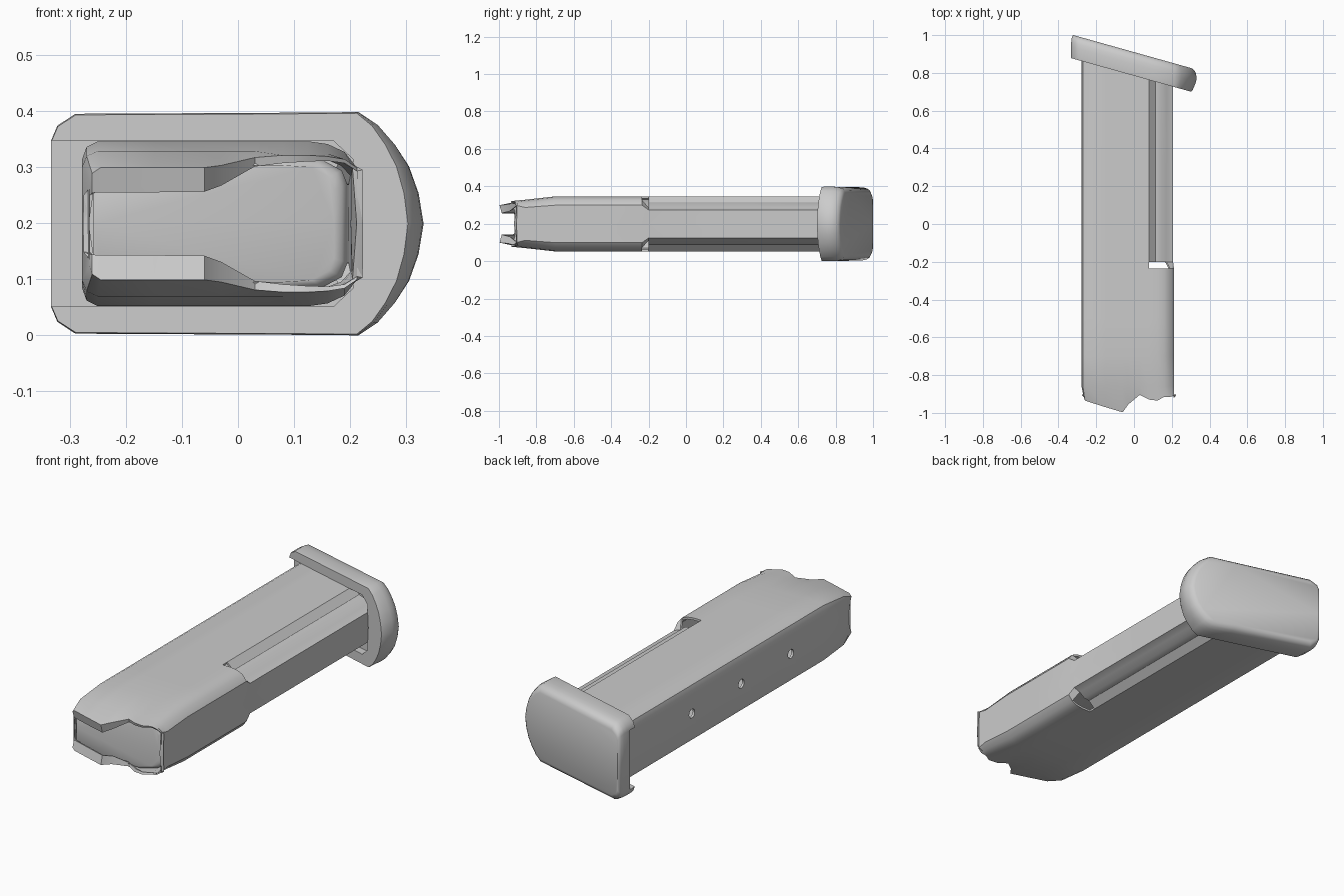
import bpy, bmesh, math

if "Cube" in bpy.data.objects:
    bpy.data.objects.remove(bpy.data.objects["Cube"])

ZC = 0.199      # mid height of the model
SLOPE = -0.28   # tilt of the base plate across x


def shade(ob, deg=35):
    bpy.ops.object.select_all(action='DESELECT')
    ob.select_set(True)
    bpy.context.view_layer.objects.active = ob
    bpy.ops.object.shade_smooth_by_angle(angle=math.radians(deg))


def loft(name, rings, caps=False, skip=lambda r, c: False):
    """Join half profiles (x, y, half height), mirrored about the mid height."""
    bm = bmesh.new()
    n = len(rings[0])
    rows = []
    for ring in rings:
        upper = [bm.verts.new((x, y, ZC + h)) for x, y, h in ring]
        lower = [bm.verts.new((x, y, ZC - h)) for x, y, h in ring if h > 0]
        rows.append(upper + lower[::-1])
    m = len(rows[0])
    for r in range(len(rows) - 1):
        for i in range(m):
            j = (i + 1) % m
            # matching column number on the upper half
            col = i if i < n - 1 else m - 1 - i
            if not skip(r, col):
                bm.faces.new((rows[r][i], rows[r][j], rows[r + 1][j], rows[r + 1][i]))
    if caps:
        bm.faces.new(rows[0])
        bm.faces.new(rows[-1])
    bmesh.ops.recalc_face_normals(bm, faces=bm.faces)
    me = bpy.data.meshes.new(name)
    bm.to_mesh(me)
    bm.free()
    ob = bpy.data.objects.new(name, me)
    bpy.context.collection.objects.link(ob)
    return ob


def cut(ob, cutter):
    cutter.hide_render = True
    cutter.hide_viewport = False
    cutter.display_type = 'WIRE'
    mod = ob.modifiers.new('cut', 'BOOLEAN')
    mod.operation = 'DIFFERENCE'
    mod.object = cutter
    mod.solver = 'EXACT'
    bpy.context.view_layer.objects.active = ob
    bpy.ops.object.modifier_apply(modifier=mod.name)
    bpy.data.objects.remove(cutter)


# Tube body: sheet shell, full section near the lips, stepped section near the base
xs = [-.278, -.278, -.27, -.25, -.15, -.06, -.03, .03, .08, .125, .16, .19, .212, .212]
full = [0, .115, .137, .147, .147, .147, .147, .147, .147, .147, .142, .128, .10, 0]
x_step = xs[:9] + [.115, .145, .172, .207, .207]
step = full[:9] + [.114, .110, .088, .075, 0]
x_end = [-.265, -.265, -.26, -.245] + xs[4:]
lip_h = [0, .075, .09, .10, .10, .10, .104, .118, .122, .122, .12, .115, .10, 0]
lip_y = [-.915, -.92, -.935, -.94, -.97, -.997, -.955, -.905, -.93, -.935, -.915, -.915, -.91, -.91]
tip_h = [0, .05, .055, .056, .056, .057, .068, .102, .108, .111, .112, .108, .094, 0]


def flat(x, y, h):
    return [(a, y, b) for a, b in zip(x, h)]


taper_h = [h * .88 for h in full]
rings = [
    [(x, .835 + SLOPE * x, h) for x, h in zip(x_step, step)],
    flat(x_step, .3, step),
    flat(x_step, -.20, step),
    flat(xs, -.235, full),
    flat(xs, -.5, full),
    flat(xs, -.7, full),
    flat(xs, -.86, taper_h),
    list(zip(x_end, lip_y, lip_h)),
    [(x, y + .012 if x < 0 else y + .004, h) for x, y, h in zip(x_end, lip_y, tip_h)],
]
body = loft('tube_body', rings, skip=lambda r, c: r == 2 and 8 <= c <= 10)
sol = body.modifiers.new('wall', 'SOLIDIFY')
sol.thickness = .011
sol.offset = -1
bpy.context.view_layer.objects.active = body
bpy.ops.object.modifier_apply(modifier=sol.name)

# Round holes along the back wall
for y in (-.43, -.04, .35):
    bpy.ops.mesh.primitive_cylinder_add(vertices=20, radius=.022, depth=.12,
                                        location=(-.28, y, ZC), rotation=(0, math.pi / 2, 0))
    cut(body, bpy.context.object)
shade(body)

# Follower: stepped block sitting just under the lips
outline = [(-.258, 0), (-.258, .105), (-.24, .118), (.09, .118), (.15, .114), (.185, .095), (.195, .07), (.195, 0)]


def top_y(x):
    return -.905 if x < .1 else -.875


frames = [(-.62, 1.0), (None, 1.0)]
rows = []
for drop, k in ((None, 1), (.02, 1), (.005, .95), (0, .88)):
    rows.append([(x * (k if x > 0 else 1), -.7 if drop is None else top_y(x) + drop, h * k) for x, h in outline])
follower = loft('follower', rows, caps=True)
shade(follower, 40)

# Base plate: D-shaped slab, sheared along the tilt, rounded on the outside
d_shape = [(-.333, 0), (-.333, .149), (-.322, .175), (-.29, .196), (.10, .198), (.215, .199), (.25, .176),
           (.28, .142), (.305, .103), (.322, .055), (.331, 0)]
layers = []
for t, nose, inset in ((0, -.028, .002), (.012, -.020, 0), (.06, -.002, 0), (.085, 0, .002),
                       (.105, -.004, .008), (.118, -.012, .018), (.125, -.022, .034)):
    layer = []
    for x, h in d_shape:
        k = max(0, (x - .2) / .131)
        xx = x + nose * k + (inset * .35 if x < -.28 else 0)
        layer.append((xx, .785 + t + SLOPE * xx, h * (1 - inset / .199)))
    layers.append(layer)
plate = loft('base_plate', layers, caps=True)

# Channel in the plate that receives the tube, open at the back
channel = [(-.4, 0), (-.4, .148), (.17, .148), (.205, .115), (.212, 0)]
cut(plate, loft('channel_cutter', [[(x, .785 + t + SLOPE * x, h) for x, h in channel] for t in (-.1, .04)],
                caps=True))
shade(plate, 40)
